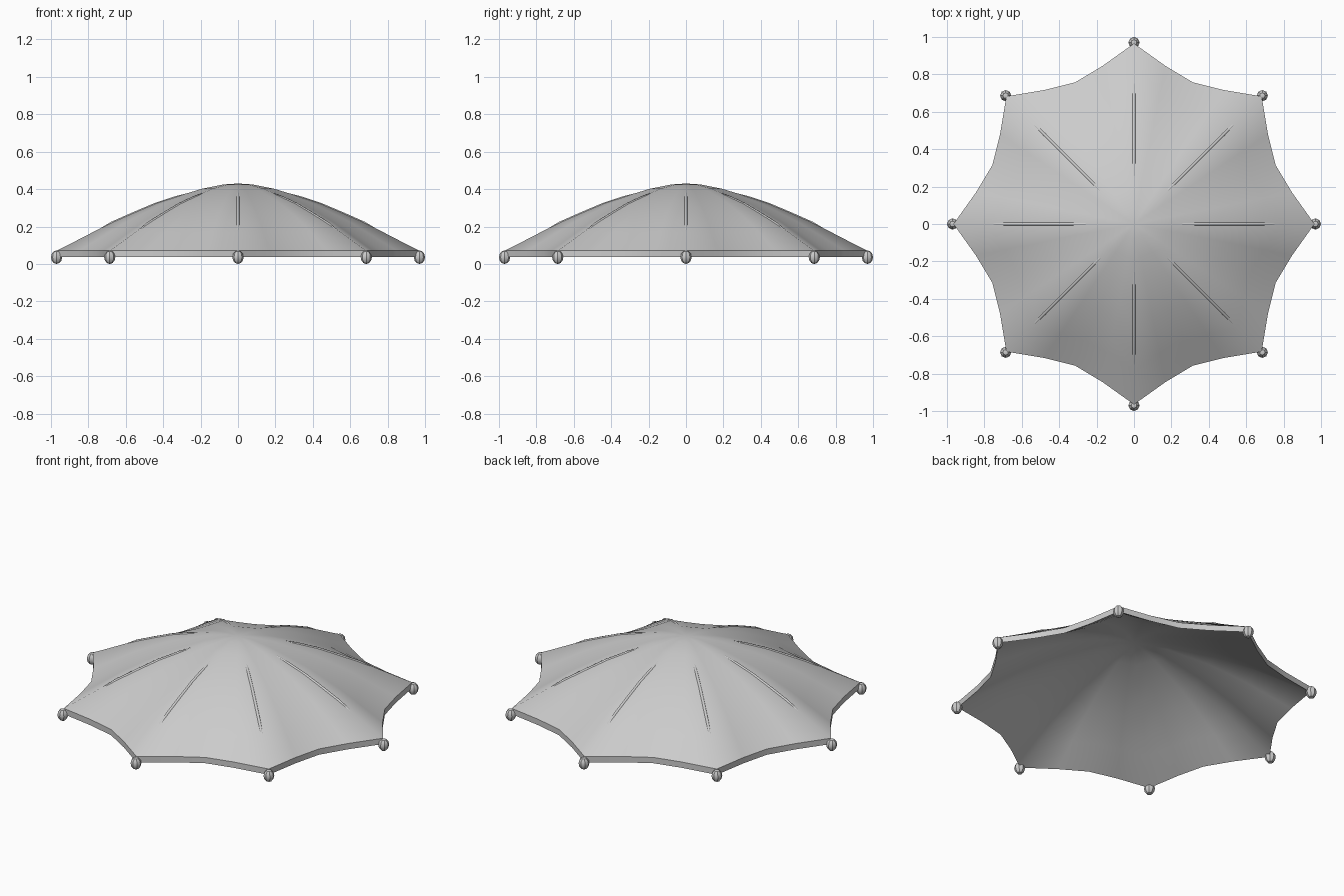
import bpy, bmesh, math

if "Cube" in bpy.data.objects:
    bpy.data.objects.remove(bpy.data.objects["Cube"])

grey = bpy.data.materials.new("grey fabric")
grey.diffuse_color = (0.6, 0.6, 0.6, 1)
grey.use_nodes = True
grey.node_tree.nodes["Principled BSDF"].inputs["Base Color"].default_value = grey.diffuse_color

RIBS, SEGS, TIP = 8, 4, 0.965
THICK = 0.035
# rib profile: fraction of the way out, height
PROFILE = [(0.08, .425), (0.2, .402), (0.34, .36), (0.46, .322), (0.58, .273),
           (0.70, .222), (0.81, .167), (0.91, .117), (1.0, .073)]
# radius of the scalloped edge at each step across a panel
SCALLOP = [1.0, 0.893, 0.85, 0.893]


def finish(ob, angle=40):
    ob.data.materials.append(grey)
    bpy.ops.object.select_all(action='DESELECT')
    ob.select_set(True)
    bpy.context.view_layer.objects.active = ob
    bpy.ops.object.shade_smooth_by_angle(angle=math.radians(angle))


def from_bmesh(name, bm):
    bmesh.ops.recalc_face_normals(bm, faces=bm.faces)
    me = bpy.data.meshes.new(name)
    bm.to_mesh(me)
    bm.free()
    ob = bpy.data.objects.new(name, me)
    bpy.context.collection.objects.link(ob)
    return ob


# canopy: outer and inner skins joined by an upright rim
bm = bmesh.new()
n = RIBS * SEGS
edges = []
for drop in (0, THICK):
    apex = bm.verts.new((0, 0, 0.43 - drop))
    prev = None
    for t, z in PROFILE:
        ring = []
        for i in range(n):
            a = 2 * math.pi * i / n
            sag = 1 - (1 - SCALLOP[i % SEGS]) * (0.5 + 0.5 * t)
            r = TIP * t * sag
            ring.append(bm.verts.new((r * math.cos(a), r * math.sin(a), z - drop)))
        for i in range(n):
            j = (i + 1) % n
            if prev:
                bm.faces.new((prev[i], ring[i], ring[j], prev[j]))
            else:
                bm.faces.new((apex, ring[i], ring[j]))
        prev = ring
    edges.append(prev)
top, low = edges
for i in range(n):
    j = (i + 1) % n
    bm.faces.new((top[i], low[i], low[j], top[j]))
finish(from_bmesh("canopy", bm), 50)

for k in range(RIBS):
    a = 2 * math.pi * k / RIBS
    c, s = math.cos(a), math.sin(a)

    # thin rib showing along each ridge, sinking into the fabric at its ends
    path = [(t, z) for t, z in PROFILE if 0.15 < t < 0.85]
    cu = bpy.data.curves.new("rib", 'CURVE')
    cu.dimensions = '3D'
    cu.bevel_depth = 0.008
    cu.bevel_resolution = 1
    cu.use_fill_caps = True
    sp = cu.splines.new('POLY')
    sp.points.add(len(path) - 1)
    for i, (t, z) in enumerate(path):
        sink = 0.012 if i in (0, len(path) - 1) else 0.003
        sp.points[i].co = (TIP * t * c, TIP * t * s, z - sink, 1)
    tmp = bpy.data.objects.new("rib_curve", cu)
    bpy.context.collection.objects.link(tmp)
    me = bpy.data.meshes.new_from_object(tmp)
    bpy.data.objects.remove(tmp)
    rib = bpy.data.objects.new(f"rib_{k + 1}", me)
    bpy.context.collection.objects.link(rib)
    finish(rib, 60)

    # small bead on each rib tip
    bpy.ops.mesh.primitive_uv_sphere_add(segments=8, ring_count=6, radius=1,
                                         location=(0.97 * c, 0.97 * s, 0.036),
                                         rotation=(0, 0, a))
    bead = bpy.context.object
    bead.name = f"tip_bead_{k + 1}"
    bead.scale = (0.03, 0.03, 0.036)
    finish(bead, 30)
